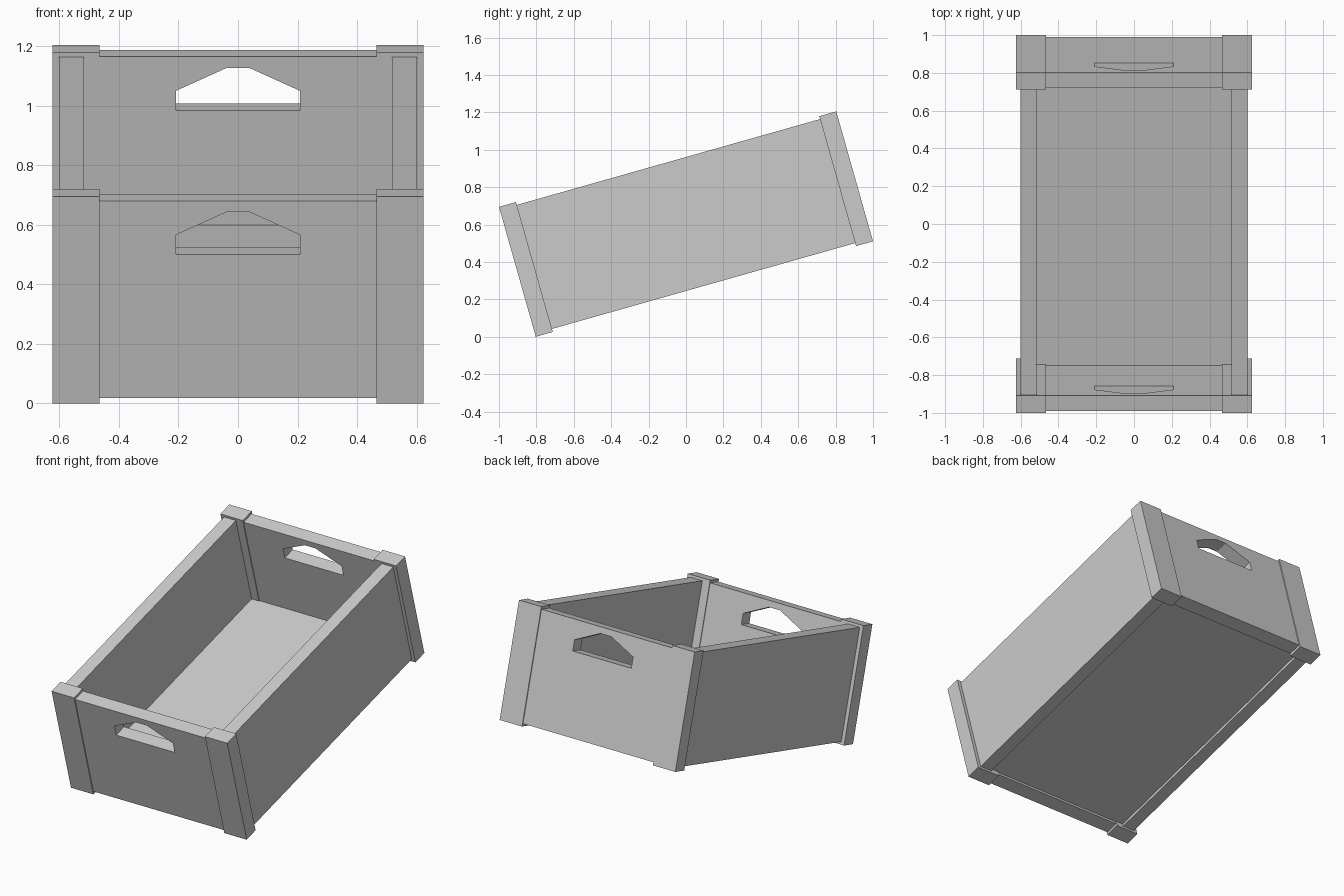
import bpy, bmesh, math
from mathutils import Matrix, Vector

if "Cube" in bpy.data.objects:
    bpy.data.objects.remove(bpy.data.objects["Cube"])

# Crate dimensions in its own upright frame (x across, y along, z up)
H = 0.722            # post height
HALF = 0.937         # half length
POST = 0.0945        # post depth along the crate
PANEL_LO, PANEL_HI = 0.017, 0.706
TILT = (Matrix.Translation((0, 0, 0.6025))
        @ Matrix.Rotation(math.radians(15.8), 4, 'X')
        @ Matrix.Translation((0, 0, -H / 2)))


def box(name, lo, hi):
    lo, hi = Vector(lo), Vector(hi)
    bm = bmesh.new()
    bmesh.ops.create_cube(bm, size=1)
    bmesh.ops.scale(bm, vec=hi - lo, verts=bm.verts)
    bmesh.ops.translate(bm, vec=(lo + hi) / 2, verts=bm.verts)
    me = bpy.data.meshes.new(name)
    bm.to_mesh(me)
    bm.free()
    ob = bpy.data.objects.new(name, me)
    ob.matrix_world = TILT
    bpy.context.collection.objects.link(ob)


def panel(name, outlines, thickness, y):
    """Flat panel with holes: closed x/z outlines, extruded along y."""
    cu = bpy.data.curves.new(name, 'CURVE')
    cu.dimensions = '2D'
    cu.fill_mode = 'BOTH'
    cu.extrude = thickness / 2
    for pts in outlines:
        sp = cu.splines.new('POLY')
        sp.points.add(len(pts) - 1)
        for p, (px, pz) in zip(sp.points, pts):
            p.co = (px, pz, 0, 1)
        sp.use_cyclic_u = True
    tmp = bpy.data.objects.new(name + "_outline", cu)
    me = bpy.data.meshes.new_from_object(tmp)
    bpy.data.objects.remove(tmp)
    me.transform(Matrix.Translation((0, y, 0)) @ Matrix.Rotation(math.pi / 2, 4, 'X'))
    for poly in me.polygons:
        poly.use_smooth = False
    ob = bpy.data.objects.new(name, me)
    ob.matrix_world = TILT
    bpy.context.collection.objects.link(ob)


# End panels with a peaked hand hole
frame = [(-0.5, PANEL_LO), (0.5, PANEL_LO), (0.5, PANEL_HI), (-0.5, PANEL_HI)]
grip = [(-0.208, 0.519), (0.208, 0.519), (0.208, 0.587),
        (0.038, 0.667), (-0.038, 0.667), (-0.208, 0.587)]
for s, end in ((-1, "front"), (1, "back")):
    panel(end + "_panel", [frame, grip], 0.084, s * 0.889)

# Corner posts
for sy, end in ((-1, "front"), (1, "back")):
    for sx, side in ((-1, "left"), (1, "right")):
        xs = sorted((sx * 0.465, sx * 0.624))
        ys = sorted((sy * (HALF - POST), sy * HALF))
        box(f"{end}_{side}_post", (xs[0], ys[0], 0), (xs[1], ys[1], H))

# Long side boards
for sx, side in ((-1, "left"), (1, "right")):
    xs = sorted((sx * 0.517, sx * 0.601))
    box(side + "_board", (xs[0], -0.89, PANEL_LO), (xs[1], 0.89, PANEL_HI))

# Floor, slightly raised
box("floor", (-0.53, -0.86, 0.035), (0.53, 0.86, 0.119))
